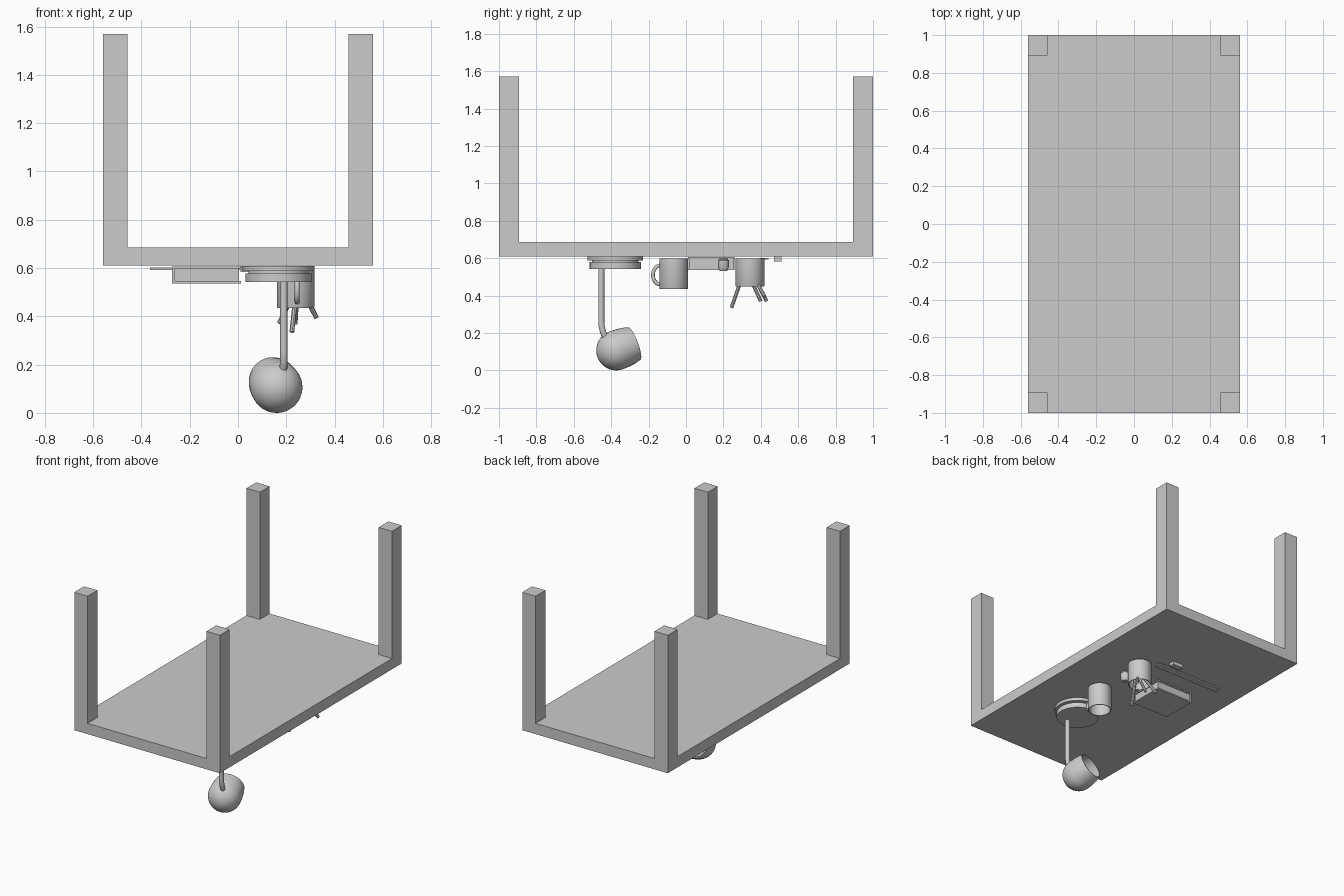
import bpy
from math import sin, cos, pi
from mathutils import Vector

if "Cube" in bpy.data.objects:
    bpy.data.objects.remove(bpy.data.objects["Cube"])


def make(name, verts, faces, smooth=True):
    me = bpy.data.meshes.new(name)
    me.from_pydata(verts, [], faces)
    me.update()
    ob = bpy.data.objects.new(name, me)
    bpy.context.collection.objects.link(ob)
    bpy.ops.object.select_all(action='DESELECT')
    ob.select_set(True)
    bpy.context.view_layer.objects.active = ob
    bpy.ops.object.mode_set(mode='EDIT')
    bpy.ops.mesh.select_all(action='SELECT')
    bpy.ops.mesh.remove_doubles(threshold=0.00005)
    bpy.ops.mesh.normals_make_consistent(inside=False)
    bpy.ops.object.mode_set(mode='OBJECT')
    if smooth:
        bpy.ops.object.shade_smooth_by_angle(angle=0.6)
    return ob


def box(name, x0, x1, y0, y1, z0, z1):
    v = [(x, y, z) for x in (x0, x1) for y in (y0, y1) for z in (z0, z1)]
    f = [(0, 1, 3, 2), (4, 6, 7, 5), (0, 4, 5, 1), (2, 3, 7, 6), (0, 2, 6, 4), (1, 5, 7, 3)]
    return make(name, v, f, False)


def lathe(name, profile, origin, axis=(0, 0, 1), n=48):
    # profile of (radius, height) pairs turned around an axis
    q = Vector((0, 0, 1)).rotation_difference(Vector(axis).normalized())
    o = Vector(origin)
    v = [o + q @ Vector((r * cos(2 * pi * i / n), r * sin(2 * pi * i / n), h))
         for r, h in profile for i in range(n)]
    f = [(k * n + i, k * n + (i + 1) % n, (k + 1) * n + (i + 1) % n, (k + 1) * n + i)
         for k in range(len(profile) - 1) for i in range(n)]
    return make(name, v, f)


def tube(name, pts, r):
    cu = bpy.data.curves.new(name, 'CURVE')
    cu.dimensions = '3D'
    cu.bevel_depth = r
    cu.bevel_resolution = 4
    cu.use_fill_caps = True
    s = cu.splines.new('POLY')
    s.points.add(len(pts) - 1)
    for p, c in zip(s.points, pts):
        p.co = (*c, 1)
    s.use_smooth = True
    ob = bpy.data.objects.new(name, cu)
    bpy.context.collection.objects.link(ob)
    return ob


# Upturned desk
box("desk_top", -.56, .56, -1, 1, .61, .685)
for sx, a in ((-1, "left"), (1, "right")):
    for sy, b in ((-1, "front"), (1, "back")):
        xs, ys = sorted((sx * .56, sx * .457)), sorted((sy * 1, sy * .893))
        box(f"{b}_{a}_leg", *xs, *ys, .685, 1.57)

# Lamp base: two discs with a narrow neck between
lathe("lamp_base", [(0, .608), (.149, .608), (.149, .587), (.125, .587), (.125, .578),
                    (.137, .578), (.137, .542), (0, .542)], (.168, -.378, 0), n=64)

# Lamp stem with a bent end
tube("lamp_stem", [(.19, -.453, .56), (.19, -.453, .26), (.19, -.451, .235),
                   (.19, -.445, .21), (.188, -.435, .185), (.184, -.417, .16)], .016)

# Lamp shade: hollow dome tilted up
R = .107
outer = [(R * sin(a * pi / 24), -R * cos(a * pi / 24)) for a in range(13)]
outer += [(.106, .03), (.102, .07), (.093, .105)]
inner = [(r * .92, h * .92 + (.008 if h > .1 else 0)) for r, h in reversed(outer)]
AX = Vector((-.22, .9, .34)).normalized()
C = Vector((.16, -.373, .107))
lathe("lamp_shade", outer + inner, C, AX)
bulb = [(.05 * sin(a * pi / 12), .02 - .05 * cos(a * pi / 12)) for a in range(13)]
lathe("lamp_bulb", bulb, C, AX, 24)
lathe("lamp_socket", [(0, -.1), (.025, -.1), (.025, -.01), (0, -.01)], C, AX, 24)

# Mug and pencil cup, mouths facing down
cup = [(0, .598), (.077, .598), (.077, .438), (.075, .434), (.070, .434), (.069, .438),
       (.069, .588), (0, .588)]
lathe("mug", cup, (.239, -.066, 0))
tube("mug_handle", [(.245, -.137 - .04 * sin(t * pi / 12), .51 + .051 * cos(t * pi / 12))
                    for t in range(13)], .01)
lathe("pencil_cup", [(r, h + .014 if h < .5 else h) for r, h in cup], (.239, .342, 0))

# Pencils splayed out of the cup
for i, (a, b) in enumerate([((.25, .33, .585), (.223, .243, .335)),
                            ((.225, .315, .585), (.325, .42, .395)),
                            ((.27, .32, .585), (.172, .43, .372)),
                            ((.25, .30, .585), (.237, .40, .37))]):
    d = Vector(b) - Vector(a)
    lathe(f"pencil_{i + 1}", [(0, 0), (.01, 0), (.01, d.length), (0, d.length)], a, d, 8)

# Small sharpener
lathe("sharpener", [(0, .6), (.022, .6), (.022, .592), (.03, .588), (.03, .552),
                    (.02, .532), (0, .532)], (.245, .2, 0), n=24)

# Book: covers, spine and inset pages
box("book_upper_cover", -.273, .012, .01, .26, .598, .606)
box("book_lower_cover", -.273, .012, .01, .26, .537, .546)
box("book_spine", -.273, -.263, .01, .26, .546, .598)
box("book_pages", -.263, .005, .017, .253, .546, .598)

# Ruler and eraser
box("ruler", -.365, .15, .395, .44, .592, .602)
box("eraser", .01, .09, .47, .51, .583, .608)
